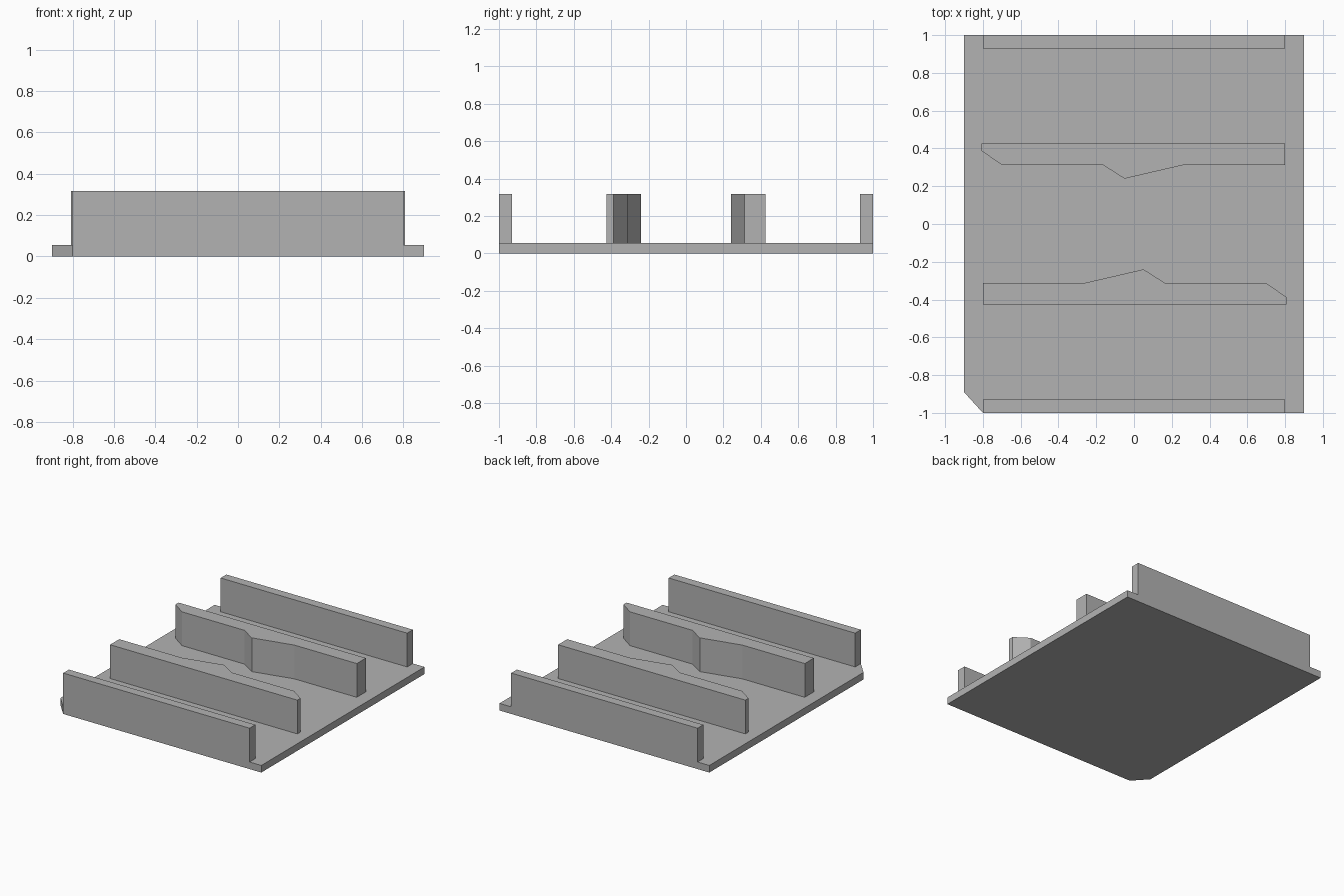
import bpy
import bmesh

cube = bpy.data.objects.get("Cube")
if cube:
    bpy.data.objects.remove(cube, do_unlink=True)

grey = bpy.data.materials.new("plain grey")
grey.use_nodes = True
colour = (0.45, 0.45, 0.45, 1)
grey.diffuse_color = colour
grey.node_tree.nodes["Principled BSDF"].inputs["Base Color"].default_value = colour

BASE_TOP = 0.055
WALL_TOP = 0.317


def prism(name, outline, bottom, top):
    """Extrude a counter-clockwise plan outline between two heights."""
    bm = bmesh.new()
    face = bm.faces.new([bm.verts.new((x, y, bottom)) for x, y in outline])
    result = bmesh.ops.extrude_face_region(bm, geom=[face])
    for item in result["geom"]:
        if isinstance(item, bmesh.types.BMVert):
            item.co.z = top
    bmesh.ops.recalc_face_normals(bm, faces=bm.faces)
    mesh = bpy.data.meshes.new(name)
    bm.to_mesh(mesh)
    bm.free()
    mesh.materials.append(grey)
    obj = bpy.data.objects.new(name, mesh)
    bpy.context.collection.objects.link(obj)
    return obj


# Base plate with one clipped corner
prism("base_plate", [(-0.8, -1), (0.9, -1), (0.9, 1), (-0.9, 1), (-0.9, -0.89)],
      0, BASE_TOP)

# Plan outlines of the straight outer wall and the bumped inner wall
outer = [(-0.8, -1), (0.8, -1), (0.8, -0.93), (-0.8, -0.93)]
inner = [(-0.8, -0.425), (0.807, -0.425), (0.807, -0.387), (0.7, -0.313),
         (0.165, -0.313), (0.05, -0.24), (-0.265, -0.313), (-0.8, -0.313)]

# Each wall repeats at the back, turned half a circle
for side, sign in (("front", 1), ("back", -1)):
    for part, outline in (("outer_wall", outer), ("inner_wall", inner)):
        prism(f"{side}_{part}", [(sign * x, sign * y) for x, y in outline],
              BASE_TOP, WALL_TOP)
